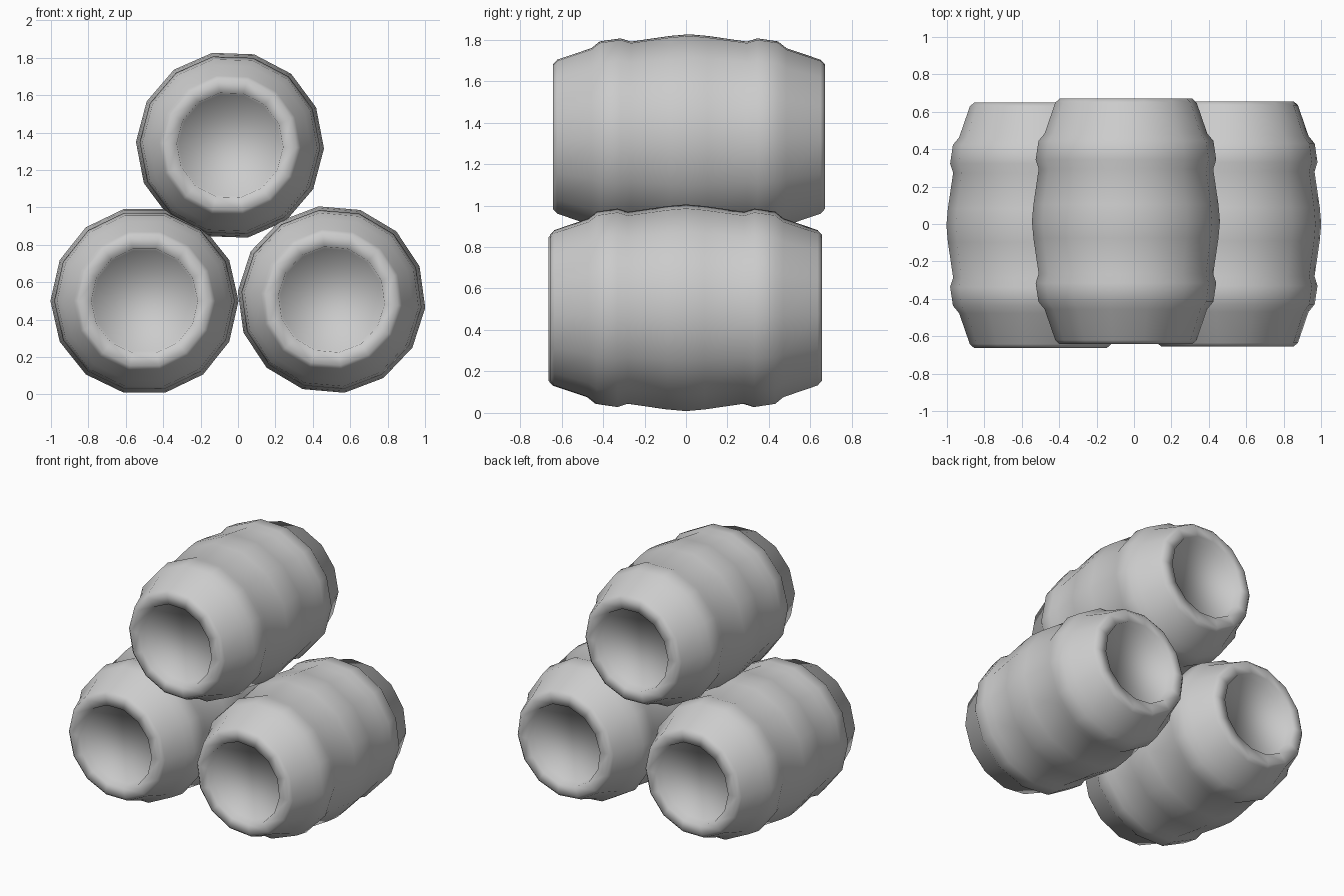
import bpy, bmesh
from math import sin, cos, pi, radians

if "Cube" in bpy.data.objects:
    bpy.data.objects.remove(bpy.data.objects["Cube"])

SIDES = 14
# (radius, distance from the middle) for one half, from belly to recessed lid
HALF = [(0.495, 0.09), (0.467, 0.28), (0.483, 0.33), (0.468, 0.43),
        (0.435, 0.47), (0.378, 0.635), (0.355, 0.656), (0.285, 0.656), (0.275, 0.60)]
# full lathe profile, mirrored front to back about the belly ring
PROFILE = ([(r, -y) for r, y in reversed(HALF)] + [(0.503, 0.0)] + HALF)


def barrel(name, x, y, z, phase):
    bm = bmesh.new()
    rings = []
    for r, d in PROFILE:
        rings.append([bm.verts.new((r * cos(phase + 2 * pi * i / SIDES), d,
                                    r * sin(phase + 2 * pi * i / SIDES)))
                      for i in range(SIDES)])
    # staves, hoops and rims
    for a, b in zip(rings, rings[1:]):
        for i in range(SIDES):
            j = (i + 1) % SIDES
            bm.faces.new((a[i], a[j], b[j], b[i]))
    # recessed lids
    bm.faces.new(rings[0])
    bm.faces.new(rings[-1])
    bmesh.ops.recalc_face_normals(bm, faces=bm.faces)
    for f in bm.faces:
        f.smooth = True
    mesh = bpy.data.meshes.new(name)
    bm.to_mesh(mesh)
    bm.free()
    ob = bpy.data.objects.new(name, mesh)
    ob.location = (x, y, z)
    bpy.context.collection.objects.link(ob)
    return ob


# stack: two below, one on top
barrel("barrel_left", -0.50, -0.007, 0.50, radians(0))
barrel("barrel_right", 0.50, 0.0, 0.507, radians(-5))
barrel("barrel_top", -0.043, 0.014, 1.332, radians(-2))
